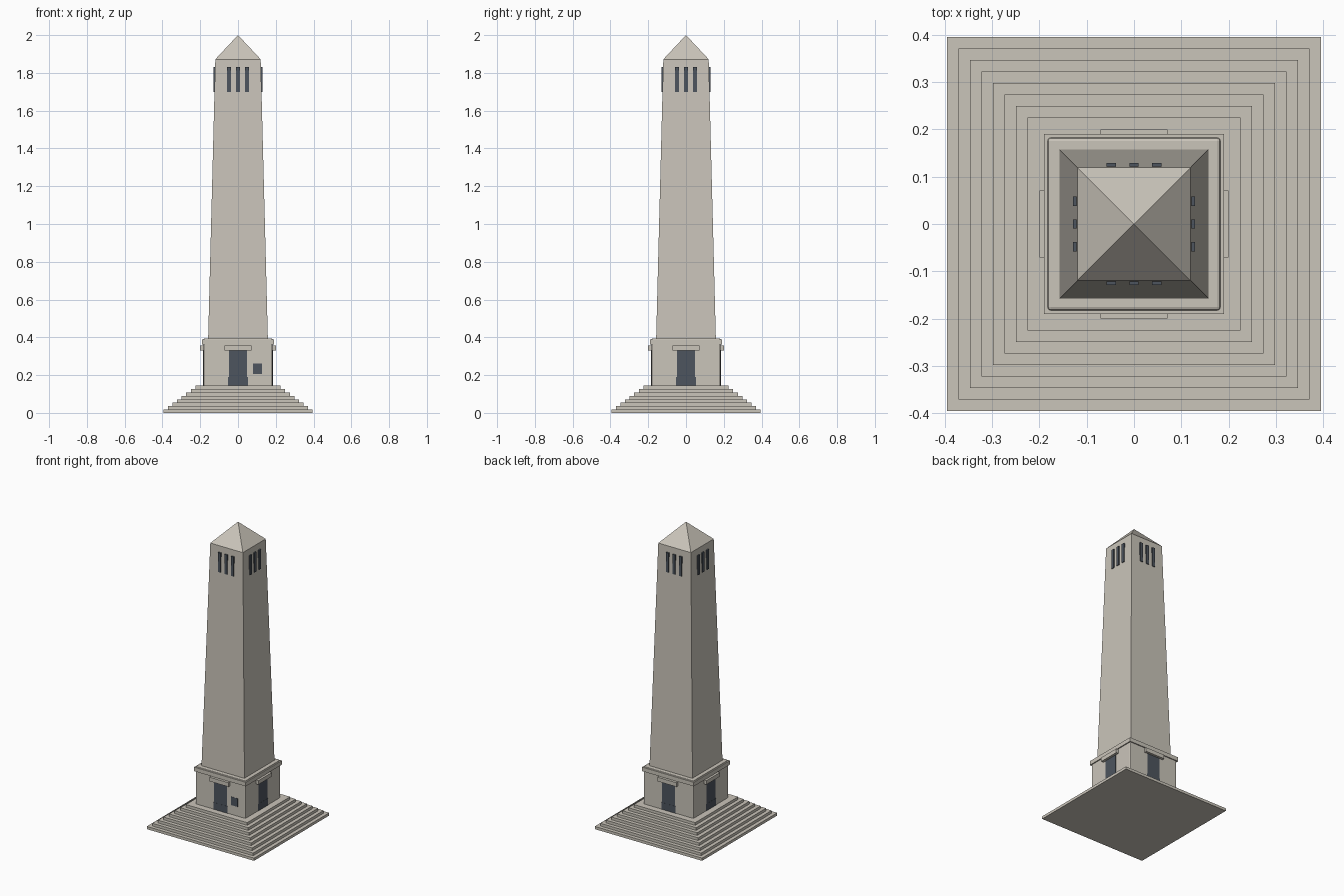
import bpy, bmesh, math
from mathutils import Matrix

if "Cube" in bpy.data.objects:
    bpy.data.objects.remove(bpy.data.objects["Cube"], do_unlink=True)


def make_material(name, colour):
    mat = bpy.data.materials.new(name)
    mat.use_nodes = True
    mat.diffuse_color = (*colour, 1)
    mat.node_tree.nodes["Principled BSDF"].inputs["Base Color"].default_value = (*colour, 1)
    return mat


stone = make_material("pale stone", (0.59, 0.555, 0.49))
dark = make_material("dark slate", (0.075, 0.09, 0.112))


def finish(name, bm, mat):
    bmesh.ops.recalc_face_normals(bm, faces=bm.faces)
    mesh = bpy.data.meshes.new(name)
    bm.to_mesh(mesh)
    bm.free()
    mesh.materials.append(mat)
    obj = bpy.data.objects.new(name, mesh)
    bpy.context.collection.objects.link(obj)
    return obj


def box(name, x, y, z, mat, turn=0, bevel=0):
    """Box from (min, max) ranges, turned about z by quarter turns."""
    bm = bmesh.new()
    bmesh.ops.create_cube(bm, size=1)
    for v in bm.verts:
        for axis, (low, high) in enumerate((x, y, z)):
            v.co[axis] = low if v.co[axis] < 0 else high
    if bevel:
        bmesh.ops.bevel(bm, geom=bm.edges[:], offset=bevel, segments=2,
                        profile=0.5, affect='EDGES')
    bm.transform(Matrix.Rotation(turn * math.pi / 2, 4, 'Z'))
    return finish(name, bm, mat)


def square_frustum(name, low, high, z0, z1, mat):
    """Square tapered block given by its half widths."""
    bm = bmesh.new()
    root = math.sqrt(2)
    bmesh.ops.create_cone(bm, cap_ends=True, segments=4, radius1=low * root,
                          radius2=high * root, depth=z1 - z0,
                          matrix=Matrix.Translation((0, 0, (z0 + z1) / 2))
                          @ Matrix.Rotation(math.pi / 4, 4, 'Z'))
    return finish(name, bm, mat)


def square_slab(name, half, z0, z1, bevel=0):
    return box(name, (-half, half), (-half, half), (z0, z1), stone, bevel=bevel)


# Stepped base
STEPS, RISE = 8, 0.018
for i in range(STEPS):
    square_slab(f"step_{i + 1}", 0.395 - i * 0.0242, i * RISE, (i + 1) * RISE)
floor = STEPS * RISE

# Plinth with softened edges and a cornice band
square_slab("plinth", 0.183, floor - 0.008, 0.395, bevel=0.007)
square_slab("cornice", 0.19, 0.362, 0.389)

# Tapering shaft and pyramid cap
square_frustum("shaft", 0.158, 0.12, 0.393, 1.872, stone)
square_frustum("cap", 0.12, 0, 1.872, 2, stone)

# Doorway, lintel and three slits on each side
for turn, side in enumerate(("front", "left", "back", "right")):
    box(f"{side}_door", (-0.047, 0.047), (-0.1845, -0.178), (floor, 0.332), dark, turn)
    box(f"{side}_door_foot", (-0.052, 0.052), (-0.185, -0.178), (floor, 0.19), dark, turn)
    box(f"{side}_lintel", (-0.071, 0.071), (-0.2, -0.17), (0.331, 0.358), stone, turn)
    for i in (-1, 0, 1):
        x = i * 0.048
        box(f"{side}_slit_{i + 2}", (x - 0.01, x + 0.01), (-0.1295, -0.12),
            (1.7, 1.83), dark, turn)

# Small window beside the front door
box("front_window", (0.079, 0.127), (-0.1845, -0.178), (0.206, 0.262), dark)
